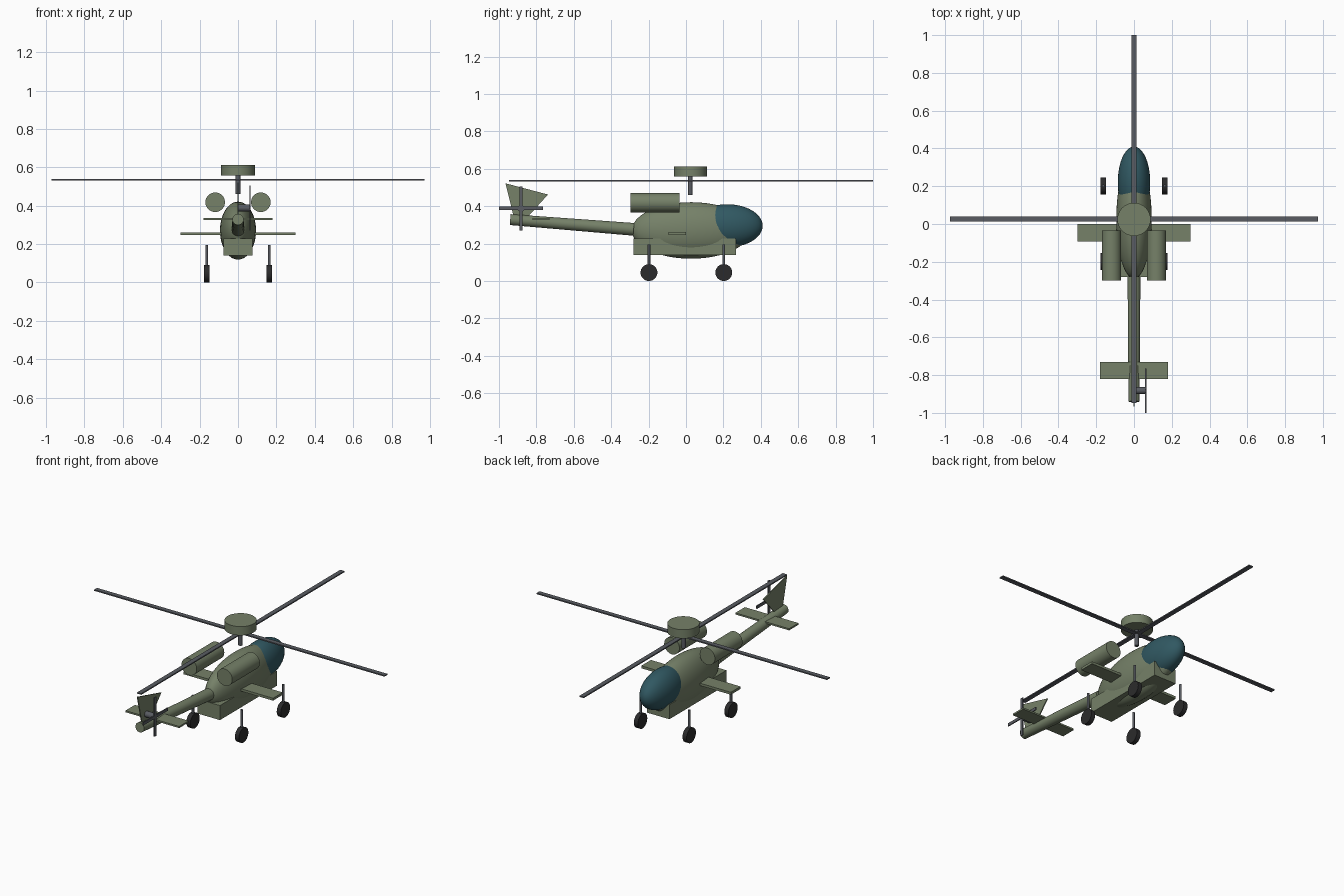
import bpy, bmesh, math
from mathutils import Vector

if "Cube" in bpy.data.objects:
    bpy.data.objects.remove(bpy.data.objects["Cube"])


def material(name, r, g, b):
    m = bpy.data.materials.new(name)
    m.diffuse_color = (r, g, b, 1)
    m.use_nodes = True
    m.node_tree.nodes["Principled BSDF"].inputs["Base Color"].default_value = m.diffuse_color
    return m


GREEN = material("olive green", 0.18, 0.22, 0.14)
TEAL = material("canopy teal", 0.030, 0.098, 0.122)
GREY = material("metal grey", 0.100, 0.107, 0.122)
BLACK = material("tyre black", 0.024, 0.024, 0.025)


def finish(name, mat, smooth=False):
    o = bpy.context.object
    o.name = name
    o.data.materials.append(mat)
    bpy.ops.object.transform_apply(location=False, rotation=True, scale=True)
    if smooth:
        bpy.ops.object.shade_smooth_by_angle(angle=math.radians(35))
    return o


def box(name, loc, size, mat):
    bpy.ops.mesh.primitive_cube_add(size=1, location=loc)
    bpy.context.object.scale = size
    return finish(name, mat)


def ellipsoid(name, loc, radii, mat):
    bpy.ops.mesh.primitive_uv_sphere_add(segments=40, ring_count=24, radius=1, location=loc)
    bpy.context.object.scale = radii
    return finish(name, mat, True)


def rod(name, a, b, r1, mat, r2=None, sides=32):
    a, b = Vector(a), Vector(b)
    d = b - a
    bpy.ops.mesh.primitive_cone_add(vertices=sides, radius1=r1, radius2=r2 or r1,
                                    depth=d.length, location=(a + b) / 2)
    bpy.context.object.rotation_euler = d.to_track_quat('Z', 'Y').to_euler()
    return finish(name, mat, True)


# Fuselage, canopy and belly (nose points to +y)
ellipsoid("fuselage", (0, 0.027, 0.27), (0.094, 0.317, 0.151), GREEN)
ellipsoid("canopy", (0, 0.22, 0.295), (0.086, 0.19, 0.115), TEAL)
box("belly", (0, -0.007, 0.184), (0.15, 0.546, 0.088), GREEN)

# Tail boom
rod("tail_boom", (0, -0.28, 0.276), (0, -0.94, 0.328), 0.034, GREEN, 0.029)

# Stub wings and tailplane
box("stub_wing", (0, -0.047, 0.254), (0.60, 0.092, 0.015), GREEN)
box("tailplane", (0, -0.775, 0.331), (0.36, 0.09, 0.01), GREEN)

# Engines, legs and wheels on both sides
for s, side in ((-1, "left"), (1, "right")):
    rod(side + "_engine", (s * 0.119, -0.298, 0.418), (s * 0.119, -0.034, 0.418), 0.051, GREEN)
    for y, end in ((-0.198, "rear"), (0.202, "front")):
        x = s * 0.163
        rod(f"{side}_{end}_leg", (x, y, 0.05), (x, y, 0.196), 0.007, GREY, sides=16)
        rod(f"{side}_{end}_wheel", (x - 0.0135, y, 0.045), (x + 0.0135, y, 0.045), 0.045, BLACK)

# Main rotor
CY = 0.0265
rod("rotor_mast", (0, CY - 0.004, 0.46), (0, CY - 0.004, 0.56), 0.012, GREY)
rod("rotor_hub", (0, CY - 0.002, 0.558), (0, CY - 0.002, 0.611), 0.088, GREEN)
box("rotor_blades_across", (0, CY, 0.535), (1.946, 0.028, 0.007), GREY)
box("rotor_blades_along", (0, CY, 0.535), (0.028, 1.946, 0.007), GREY)

# Tail fin from its side profile
fin_profile = [(-0.965, 0.522), (-0.738, 0.462), (-0.85, 0.338), (-0.92, 0.338)]
bm = bmesh.new()
face = bm.faces.new([bm.verts.new((-0.003, y, z)) for y, z in fin_profile])
ext = bmesh.ops.extrude_face_region(bm, geom=[face])["geom"]
bmesh.ops.translate(bm, vec=(0.006, 0, 0),
                    verts=[v for v in ext if isinstance(v, bmesh.types.BMVert)])
bmesh.ops.recalc_face_normals(bm, faces=bm.faces)
mesh = bpy.data.meshes.new("tail_fin")
bm.to_mesh(mesh)
bm.free()
mesh.materials.append(GREEN)
bpy.context.collection.objects.link(bpy.data.objects.new("tail_fin", mesh))

# Tail rotor
rod("tail_rotor_shaft", (0.0, -0.882, 0.388), (0.06, -0.882, 0.388), 0.018, GREY)
box("tail_rotor_blades_flat", (0.062, -0.882, 0.388), (0.006, 0.236, 0.018), GREY)
box("tail_rotor_blades_upright", (0.062, -0.882, 0.388), (0.006, 0.018, 0.236), GREY)
